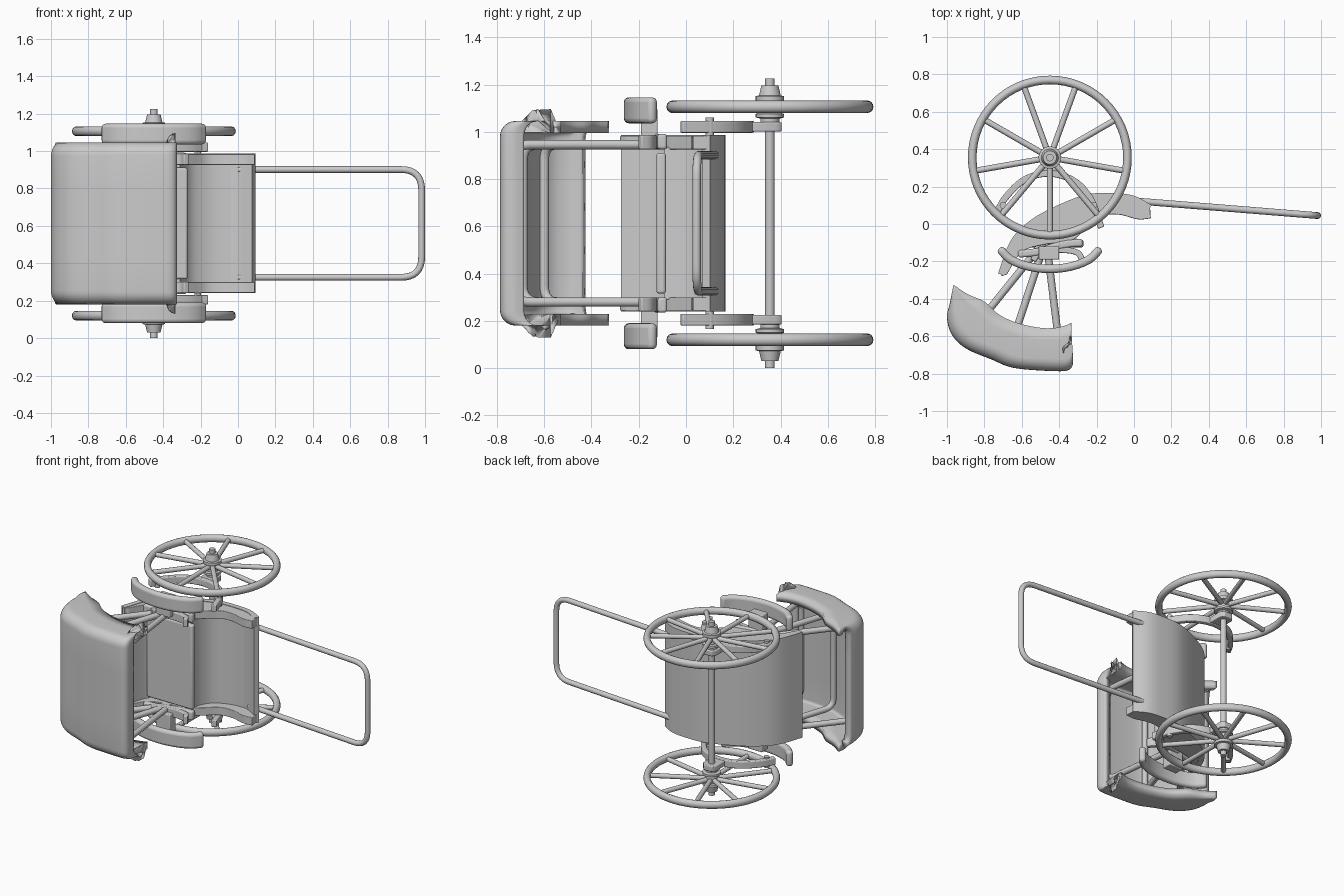
import bpy, bmesh, math
from mathutils import Vector

if "Cube" in bpy.data.objects:
    bpy.data.objects.remove(bpy.data.objects["Cube"])

MID = 0.613                      # mirror plane across the vehicle (z)
WX, WY = -0.45, 0.355            # wheel centre


def finish(name, bm, bevel=0, angle=40):
    bmesh.ops.recalc_face_normals(bm, faces=bm.faces)
    me = bpy.data.meshes.new(name)
    bm.to_mesh(me)
    bm.free()
    ob = bpy.data.objects.new(name, me)
    bpy.context.collection.objects.link(ob)
    bpy.ops.object.select_all(action='DESELECT')
    bpy.context.view_layer.objects.active = ob
    ob.select_set(True)
    if bevel:
        m = ob.modifiers.new("bevel", 'BEVEL')
        m.width, m.segments, m.angle_limit = bevel, 4, math.radians(50)
    bpy.ops.object.shade_smooth_by_angle(angle=math.radians(angle))
    return ob


def smooth(pts, n=6):
    """Catmull-Rom curve through the points."""
    p = [Vector(q) for q in pts]
    p = [2 * p[0] - p[1]] + p + [2 * p[-1] - p[-2]]
    out = []
    for i in range(1, len(p) - 2):
        a, b, c, d = p[i - 1:i + 3]
        for k in range(n):
            t = k / n
            out.append(0.5 * (2 * b + (c - a) * t + (2 * a - 5 * b + 4 * c - d) * t * t
                              + (3 * b - a - 3 * c + d) * t ** 3))
    return out + [p[-2]]


def extrude(name, pts, z0, z1, bevel=0.0):
    bm = bmesh.new()
    f = bm.faces.new([bm.verts.new((p[0], p[1], min(z0, z1))) for p in pts])
    r = bmesh.ops.extrude_face_region(bm, geom=[f])
    vs = [g for g in r['geom'] if isinstance(g, bmesh.types.BMVert)]
    bmesh.ops.translate(bm, vec=(0, 0, abs(z1 - z0)), verts=vs)
    return finish(name, bm, bevel)


def band(pts, th, n=6):
    """Closed outline of a strip of given thickness around a curve."""
    c = smooth(pts, n)
    left, right = [], []
    for i, p in enumerate(c):
        t = (c[min(i + 1, len(c) - 1)] - c[max(i - 1, 0)]).normalized()
        s = Vector((-t.y, t.x)) * th / 2
        left.append(p + s)
        right.append(p - s)
    return left + right[::-1]


def lathe(name, prof, x, y, seg=32):
    """Revolve (radius, z) profile around a z-parallel axis."""
    bm = bmesh.new()
    rings = [[bm.verts.new((x + r * math.cos(a * math.tau / seg), y + r * math.sin(a * math.tau / seg), z))
              for a in range(seg)] for r, z in prof]
    for A, B in zip(rings, rings[1:]):
        for i in range(seg):
            bm.faces.new((A[i], A[(i + 1) % seg], B[(i + 1) % seg], B[i]))
    bm.faces.new(rings[0])
    bm.faces.new(rings[-1])
    return finish(name, bm, 0, 35)


def tube(name, pts, r, fillet=0.0):
    """Round bar along a polyline with rounded corners."""
    P = [Vector(p) for p in pts]
    path = [P[0]]
    for a, b, c in zip(P, P[1:], P[2:]):
        s, e = b + (a - b).normalized() * fillet, b + (c - b).normalized() * fillet
        path += [s * (1 - t) ** 2 + b * 2 * t * (1 - t) + e * t * t for t in [k / 8 for k in range(9)]]
    path.append(P[-1])
    cu = bpy.data.curves.new(name, 'CURVE')
    cu.dimensions, cu.bevel_depth, cu.bevel_resolution, cu.use_fill_caps = '3D', r, 4, True
    sp = cu.splines.new('POLY')
    sp.points.add(len(path) - 1)
    for q, v in zip(sp.points, path):
        q.co = (*v, 1)
    sp.use_smooth = True
    ob = bpy.data.objects.new(name, cu)
    bpy.context.collection.objects.link(ob)
    return ob


# Axle
lathe("axle", [(0.02, 0.0), (0.02, 2 * MID)], WX, WY, 24)

# Parts repeated on both sides
for side, Z in (("left", lambda z: z), ("right", lambda z: 2 * MID - z)):
    # wheel rim, spokes and hub
    bm = bmesh.new()
    grid = []
    for i in range(64):
        a = i * math.tau / 64
        ring = []
        for j in range(12):
            b = j * math.tau / 12
            r = 0.415 + 0.023 * math.cos(b)
            ring.append(bm.verts.new((WX + r * math.cos(a), WY + r * math.sin(a),
                                      Z(0.12 + 0.026 * math.sin(b)))))
        grid.append(ring)
    for i in range(64):
        for j in range(12):
            k, l = (i + 1) % 64, (j + 1) % 12
            bm.faces.new((grid[i][j], grid[k][j], grid[k][l], grid[i][l]))
    finish(side + "_wheel_rim", bm, 0, 80)
    for i in range(9):
        a = math.radians(270 + 40 * i)
        c, s = math.cos(a), math.sin(a)
        tube(f"{side}_spoke_{i + 1}", [(WX + 0.03 * c, WY + 0.03 * s, Z(0.115)),
                                       (WX + 0.405 * c, WY + 0.405 * s, Z(0.12))], 0.016)
    lathe(side + "_hub", [(r, Z(z)) for r, z in
          [(0.036, 0.03), (0.046, 0.072), (0.06, 0.075), (0.06, 0.095), (0.045, 0.1),
           (0.045, 0.145), (0.06, 0.15), (0.06, 0.165), (0.04, 0.17), (0.04, 0.185)]], WX, WY)

    # leaf spring, axle clamp and shackle pins
    spring = [(-0.735, 0.06), (-0.68, 0.15), (-0.58, 0.24), (-0.45, 0.27),
              (-0.32, 0.23), (-0.23, 0.13), (-0.175, -0.02)]
    extrude(side + "_leaf_spring", band(spring, 0.035), Z(0.18), Z(0.23), 0.006)
    extrude(side + "_axle_clamp", [(WX - 0.05, 0.25), (WX + 0.05, 0.25), (WX + 0.05, 0.38),
                                   (WX + 0.03, 0.405), (WX - 0.03, 0.405), (WX - 0.05, 0.38)],
            Z(0.185), Z(0.225), 0.006)
    for n, x in (("front", -0.215), ("rear", -0.70)):
        lathe(f"{side}_{n}_spring_pin", [(0.018, Z(0.165)), (0.018, Z(0.24))], x, 0.1, 16)

    # mudguard with rounded section, and its bracket
    guard = [(-0.72, -0.13), (-0.66, -0.19), (-0.56, -0.228), (-0.45, -0.24),
             (-0.34, -0.228), (-0.24, -0.19), (-0.18, -0.13)]
    extrude(side + "_mudguard", band(guard, 0.045, 3), Z(0.08), Z(0.19), 0.02)
    extrude(side + "_mudguard_bracket", [(-0.51, -0.19), (-0.40, -0.19), (-0.40, -0.12), (-0.51, -0.12)],
            Z(0.13), Z(0.27), 0.006)

    # body side panel, armrest and scroll
    panel = smooth([(-0.71, -0.28), (-0.65, -0.10), (-0.555, 0.0), (-0.42, 0.08), (-0.25, 0.145),
                    (-0.1, 0.155), (0.0, 0.143), (0.085, 0.1)])
    panel += smooth([(0.09, 0.03), (0.02, 0.025), (-0.08, 0.05), (-0.17, 0.04), (-0.26, -0.03),
                     (-0.34, -0.09), (-0.48, -0.11), (-0.6, -0.15), (-0.68, -0.27)])
    extrude(side + "_side_panel", panel, Z(0.243), Z(0.3), 0.004)
    extrude(side + "_armrest", band([(-0.62, -0.16), (-0.52, -0.15), (-0.42, -0.12),
                                     (-0.35, -0.105), (-0.275, -0.1)], 0.04, 2), Z(0.235), Z(0.3), 0.012)
    extrude(side + "_armrest_scroll", band([(-0.54, -0.195), (-0.51, -0.155), (-0.45, -0.14), (-0.36, -0.14),
                                            (-0.3, -0.155), (-0.275, -0.195)], 0.032, 4), Z(0.24), Z(0.3), 0.006)

# Body shell: backrest, floor and front lip in one sweep
floor = [(-0.71, -0.27), (-0.645, -0.10), (-0.55, 0.0), (-0.42, 0.075), (-0.25, 0.14),
         (-0.1, 0.147), (0.0, 0.132), (0.085, 0.085)]
extrude("body_shell", band(floor, 0.036), 0.24, 2 * MID - 0.24)

# Seat base flowing into the footwell, and cushion
base = [(-0.62, -0.09)] + smooth([(-0.31, -0.09), (-0.29, 0.0), (-0.24, 0.07), (-0.14, 0.115), (-0.02, 0.125)])
base += [(-0.1, 0.145), (-0.25, 0.138), (-0.42, 0.073), (-0.55, -0.01)]
extrude("seat_base", base, 0.29, 2 * MID - 0.29)
extrude("seat_cushion", [(-0.63, -0.125), (-0.27, -0.125), (-0.27, -0.085), (-0.62, -0.085)],
        0.315, 2 * MID - 0.315, 0.012)

# Pull handle
h0, h1 = 0.325, 2 * MID - 0.325
tube("pull_handle", [(0.0, 0.124, h0), (0.982, 0.045, h0), (0.982, 0.045, h1), (0.0, 0.124, h1)], 0.018, 0.11)

# Hood bows fanning out from the body sides
for i, (x, y) in enumerate([(-0.89, -0.6), (-0.67, -0.69), (-0.39, -0.73)]):
    a, b = 0.28, 2 * MID - 0.28
    tube(f"hood_bow_{i + 1}", [(-0.47, -0.08, a), (x, y, a), (x, y, b), (-0.47, -0.08, b)], 0.02, 0.07)

# Hood: U-shaped sections lofted from the down-turned front lip to the rear edge
roof = smooth([(-0.335, -0.685), (-0.325, -0.735), (-0.345, -0.778), (-0.42, -0.787), (-0.64, -0.77),
               (-0.76, -0.725), (-0.9, -0.665), (-0.975, -0.59), (-1.0, -0.5), (-0.985, -0.425)], 5)
edge = smooth([(-0.335, -0.53), (-0.34, -0.53), (-0.36, -0.54), (-0.42, -0.555), (-0.5, -0.555),
               (-0.62, -0.53), (-0.72, -0.485), (-0.8, -0.415), (-0.89, -0.375), (-0.965, -0.325)], 5)
zl, zh = 0.18, 2 * MID - 0.18
bm = bmesh.new()
rows = []
for i, (R, E) in enumerate(zip(roof, edge)):
    d = E - R
    L = d.length
    d.normalize()
    rad = 0.06 + 0.02 * i / len(roof)
    rr = min(rad, L * 0.6)
    half = [(L, zl), (L * 0.6 + rr * 0.4, zl)]
    half += [(rr * (1 - math.sin(t)), zl + rad * (1 - math.cos(t)))
             for t in [k * math.pi / 12 for k in range(7)]]
    half += [(0.0, zl + 0.25)]
    sec = half + [(0.0, MID)] + [(u, 2 * MID - z) for u, z in half[::-1]]
    rows.append([bm.verts.new((R.x + d.x * u, R.y + d.y * u, z)) for u, z in sec])
for A, B in zip(rows, rows[1:]):
    for i in range(len(A) - 1):
        bm.faces.new((A[i], A[i + 1], B[i + 1], B[i]))
bmesh.ops.recalc_face_normals(bm, faces=bm.faces)
# thickness grows inwards whichever way the normals point
flip = min(bm.faces, key=lambda q: q.calc_center_median().y).normal.y > 0
hood = finish("hood", bm, 0, 50)
m = hood.modifiers.new("thickness", 'SOLIDIFY')
m.thickness, m.offset = 0.05, (1 if flip else -1)
